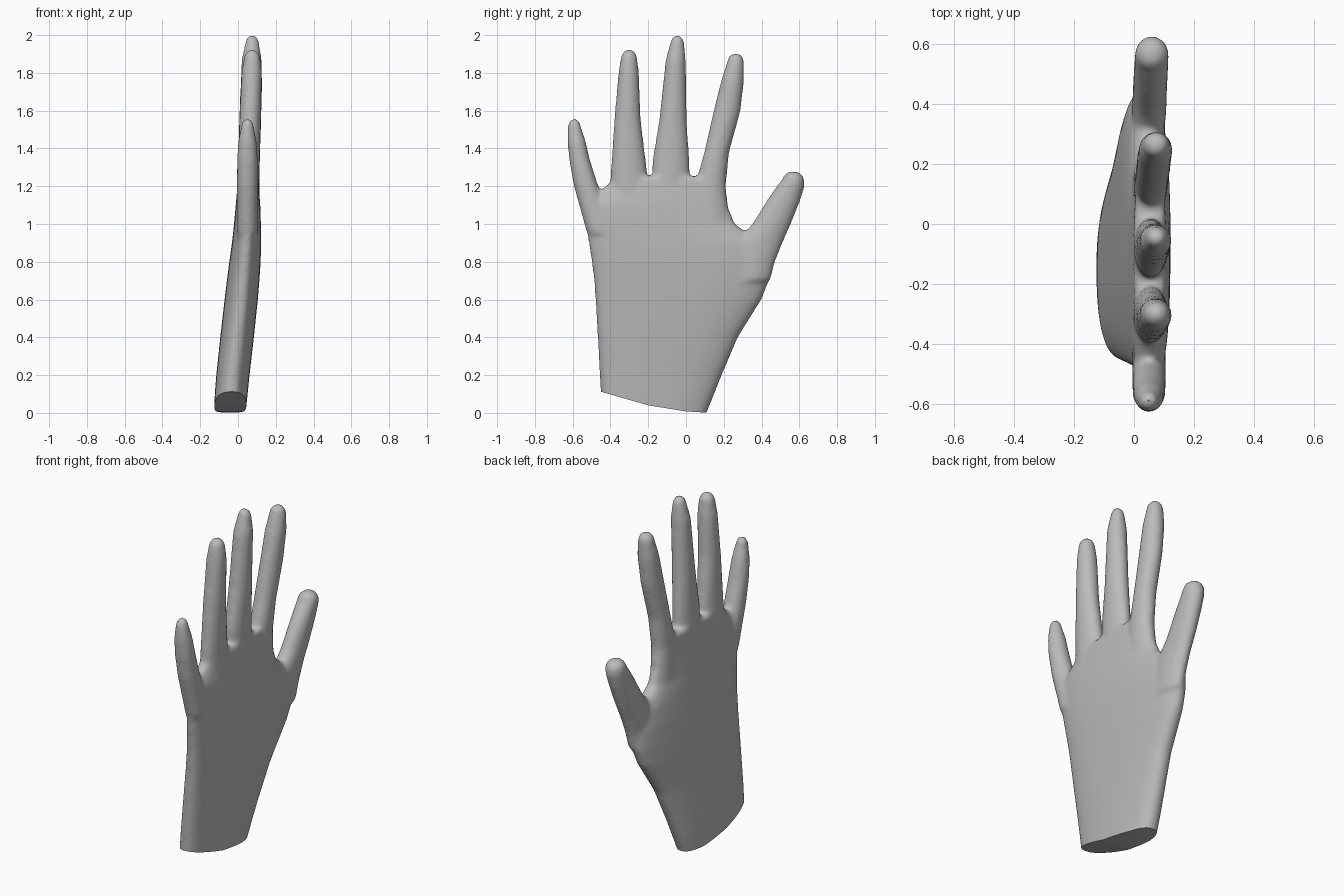
import bpy, bmesh, math
from mathutils import Vector

old = bpy.data.objects.get("Cube")
if old:
    bpy.data.objects.remove(old, do_unlink=True)

SIDES = 40
bm = bmesh.new()


def loft(rings, power):
    """Closed loft of level oval rings: (height, y from, y to, x centre, x half)."""
    loops = []
    for z, y0, y1, cx, rx in rings:
        loop = []
        for i in range(SIDES):
            a = math.tau * i / SIDES
            c, s = math.cos(a), math.sin(a)
            x = cx + rx * math.copysign(abs(c) ** (2 / power), c)
            y = (y0 + y1) / 2 + (y1 - y0) / 2 * math.copysign(abs(s) ** (2 / power), s)
            loop.append(bm.verts.new((x, y, z)))
        loops.append(loop)
    for a, b in zip(loops, loops[1:]):
        for i in range(SIDES):
            j = (i + 1) % SIDES
            bm.faces.new((a[i], a[j], b[j], b[i]))
    bm.faces.new(loops[0][::-1])
    bm.faces.new(loops[-1])


def digit(rings, x_base, x_tip):
    """Finger from (height, y from, y to) rings, slimmer than wide, with a round tip."""
    full = []
    low, high = rings[0][0], rings[-1][0]
    for z, y0, y1 in rings:
        cx = x_base + (x_tip - x_base) * (z - low) / (high - low)
        full.append((z, y0 - 0.004, y1 + 0.004, cx, min((y1 - y0) / 2 + 0.004, 0.057)))
    z, y0, y1, cx, rx = full.pop()
    mid, half = (y0 + y1) / 2, (y1 - y0) / 2
    for lift, scale in ((0, 1), (0.5, 0.87), (0.85, 0.53), (1, 0.15)):
        full.append((z + lift * 0.045, mid - half * scale, mid + half * scale, cx, rx * scale))
    loft(full, 2)


# Palm and wrist
loft([(-0.10, -0.44, 0.07, -0.05, 0.08), (0.10, -0.452, 0.15, -0.036, 0.087),
      (0.20, -0.457, 0.19, -0.027, 0.088), (0.40, -0.468, 0.275, -0.005, 0.089),
      (0.60, -0.48, 0.40, 0.017, 0.088), (0.70, -0.487, 0.44, 0.027, 0.086),
      (0.80, -0.50, 0.45, 0.037, 0.083), (0.90, -0.515, 0.40, 0.045, 0.077),
      (1.00, -0.53, 0.26, 0.05, 0.071), (1.10, -0.54, 0.22, 0.053, 0.065),
      (1.18, -0.45, 0.205, 0.053, 0.058), (1.25, -0.37, 0.20, 0.053, 0.053)], 2.5)

# Little, ring, middle and index fingers, then the thumb
digit([(0.95, -0.52, -0.38), (1.10, -0.562, -0.43), (1.20, -0.59, -0.468),
       (1.34, -0.615, -0.512), (1.44, -0.624, -0.535), (1.515, -0.622, -0.56)], 0.05, 0.05)
digit([(1.10, -0.40, -0.20), (1.30, -0.393, -0.212), (1.55, -0.376, -0.243),
       (1.80, -0.354, -0.253), (1.88, -0.342, -0.262)], 0.05, 0.075)
digit([(1.10, -0.18, 0.02), (1.33, -0.175, 0.015), (1.55, -0.138, 0.0),
       (1.87, -0.104, -0.005), (1.957, -0.08, -0.013)], 0.05, 0.075)
digit([(1.00, 0.04, 0.23), (1.20, 0.05, 0.207), (1.38, 0.10, 0.225), (1.60, 0.15, 0.285),
       (1.76, 0.19, 0.304), (1.86, 0.222, 0.304)], 0.05, 0.075)
digit([(0.70, 0.20, 0.442), (0.80, 0.24, 0.468), (0.90, 0.26, 0.508), (1.00, 0.355, 0.552),
       (1.125, 0.432, 0.602), (1.20, 0.484, 0.624), (1.235, 0.513, 0.622)], 0.045, 0.06)

bmesh.ops.recalc_face_normals(bm, faces=bm.faces)
mesh = bpy.data.meshes.new("hand")
bm.to_mesh(mesh)
bm.free()
hand = bpy.data.objects.new("hand", mesh)
bpy.context.collection.objects.link(hand)

# Fuse the parts and soften the webs between the fingers
fuse = hand.modifiers.new("fuse", 'REMESH')
fuse.mode = 'VOXEL'
fuse.voxel_size = 0.012
soften = hand.modifiers.new("soften", 'SMOOTH')
soften.factor = 0.5
soften.iterations = 10
bpy.context.view_layer.update()
graph = bpy.context.evaluated_depsgraph_get()
fused = bpy.data.meshes.new_from_object(hand.evaluated_get(graph))
hand.modifiers.clear()
hand.data = fused

# Trim the wrist along a shallow curve
bm = bmesh.new()
bm.from_mesh(fused)
trim = [(-0.46, 0.115), (-0.2, 0.04), (0.0, 0.008), (0.13, 0.0)]
for (y0, z0), (y1, z1) in zip(trim, trim[1:]):
    down = Vector((0, z1 - z0, y0 - y1)).normalized()
    cut = bmesh.ops.bisect_plane(bm, geom=bm.verts[:] + bm.edges[:] + bm.faces[:],
                                 plane_co=(0, y0, z0), plane_no=down, clear_outer=True)
    rim = [e for e in cut["geom_cut"] if isinstance(e, bmesh.types.BMEdge) and e.is_boundary]
    bmesh.ops.holes_fill(bm, edges=rim, sides=0)
bmesh.ops.recalc_face_normals(bm, faces=bm.faces)
bm.to_mesh(fused)
bm.free()

# Plain grey surface
grey = bpy.data.materials.new("plain_grey")
grey.use_nodes = True
colour = (0.5, 0.5, 0.5, 1)
grey.diffuse_color = colour
grey.node_tree.nodes["Principled BSDF"].inputs["Base Color"].default_value = colour
hand.data.materials.clear()
hand.data.materials.append(grey)

bpy.ops.object.select_all(action='DESELECT')
hand.select_set(True)
bpy.context.view_layer.objects.active = hand
bpy.ops.object.shade_smooth_by_angle(angle=math.radians(40))
